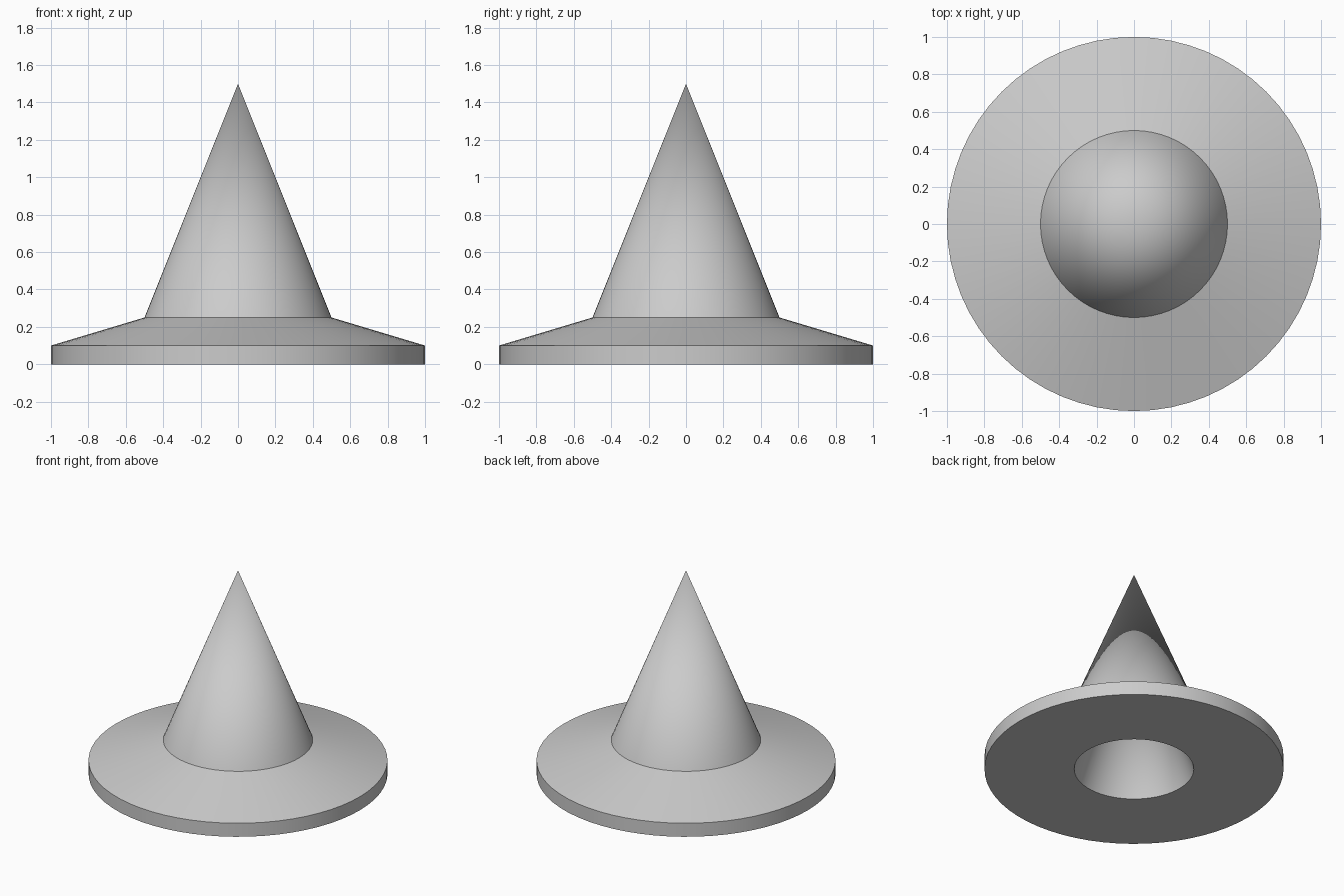
import bpy
import bmesh
import math

cube = bpy.data.objects.get("Cube")
if cube:
    bpy.data.objects.remove(cube, do_unlink=True)

# Plain grey material
grey = bpy.data.materials.new("light_grey")
grey.use_nodes = True
colour = (0.6, 0.6, 0.6, 1.0)
grey.diffuse_color = colour
grey.node_tree.nodes["Principled BSDF"].inputs["Base Color"].default_value = colour


def lathe(name, profile, segments=64):
    """Spin a (radius, height) profile around the z axis."""
    bm = bmesh.new()
    verts = [bm.verts.new((r, 0, z)) for r, z in profile]
    edges = [bm.edges.new(pair) for pair in zip(verts, verts[1:])]
    bmesh.ops.spin(bm, geom=verts + edges, cent=(0, 0, 0), axis=(0, 0, 1),
                   angle=math.tau, steps=segments, use_duplicate=False)
    bmesh.ops.remove_doubles(bm, verts=bm.verts, dist=0.0001)
    bmesh.ops.recalc_face_normals(bm, faces=bm.faces)
    mesh = bpy.data.meshes.new(name)
    bm.to_mesh(mesh)
    bm.free()
    mesh.materials.append(grey)
    obj = bpy.data.objects.new(name, mesh)
    bpy.context.collection.objects.link(obj)
    bpy.ops.object.select_all(action="DESELECT")
    obj.select_set(True)
    bpy.context.view_layer.objects.active = obj
    bpy.ops.object.shade_smooth_by_angle(angle=math.radians(30))
    return obj


# Hollow cone on a sloping brim: tip, shoulder, brim edge, base, inner hollow
lathe("hollow_cone_with_brim", [
    (0, 1.5), (0.5, 0.25), (1, 0.1), (1, 0), (0.4, 0), (0, 1.2),
])
